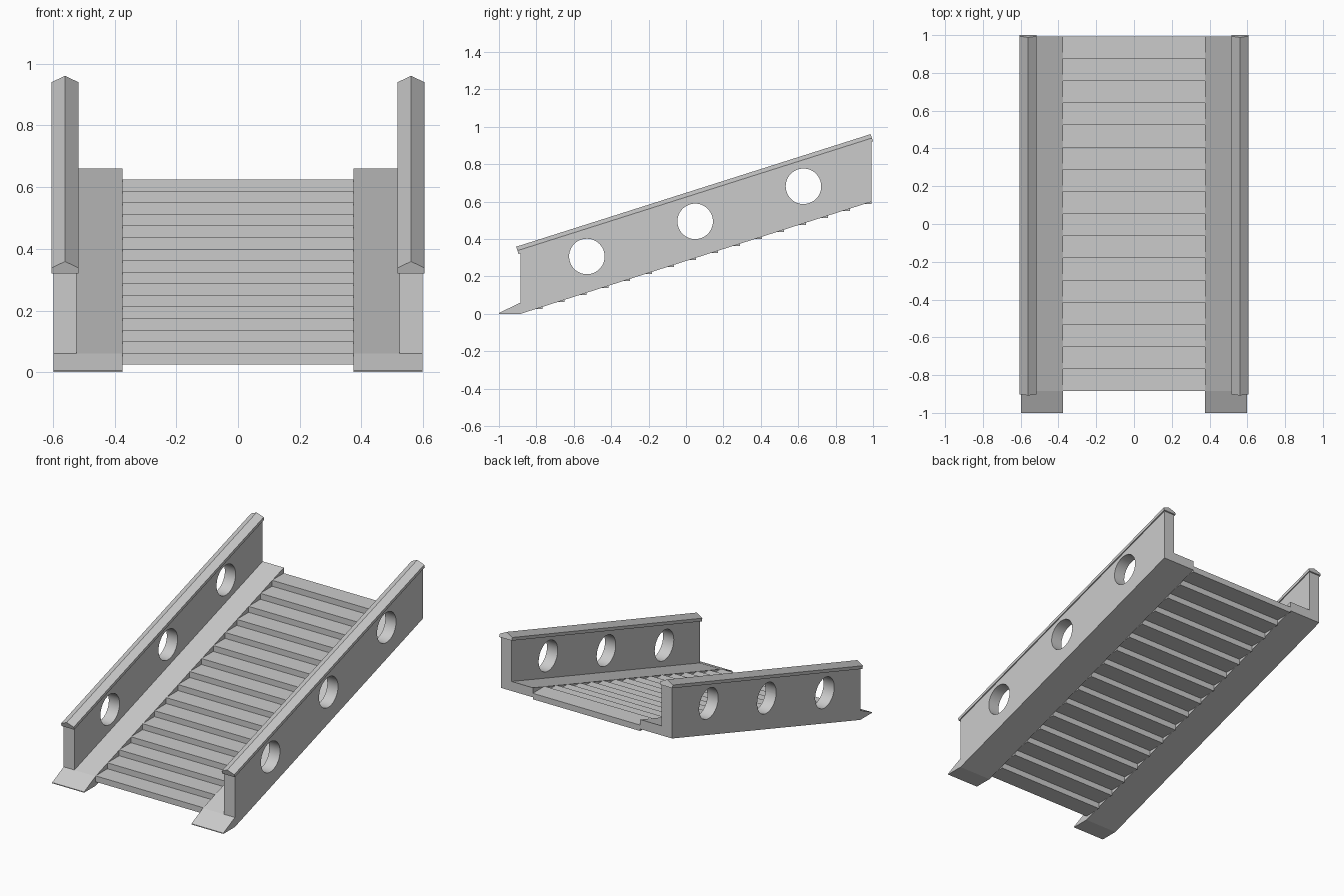
import bpy, bmesh, math
from mathutils import Vector

if "Cube" in bpy.data.objects:
    bpy.data.objects.remove(bpy.data.objects["Cube"])

Y0, Y1, RISE = -0.885, 0.993, 0.60     # ramp start, end and total climb
STEPS = 16


def loft(name, ring_a, ring_b):
    """Closed solid between two matching polygon rings."""
    bm = bmesh.new()
    a = [bm.verts.new(p) for p in ring_a]
    b = [bm.verts.new(p) for p in ring_b]
    n = len(a)
    bm.faces.new(a)
    bm.faces.new(b[::-1])
    for i in range(n):
        j = (i + 1) % n
        bm.faces.new((a[i], b[i], b[j], a[j]))
    bmesh.ops.recalc_face_normals(bm, faces=bm.faces)
    me = bpy.data.meshes.new(name)
    bm.to_mesh(me)
    bm.free()
    ob = bpy.data.objects.new(name, me)
    bpy.context.collection.objects.link(ob)
    return ob


def prism(name, profile, x0, x1):
    """Extrude a (y, z) profile along x."""
    return loft(name, [(x0, y, z) for y, z in profile],
                [(x1, y, z) for y, z in profile])


def activate(ob):
    bpy.ops.object.select_all(action='DESELECT')
    ob.select_set(True)
    bpy.context.view_layer.objects.active = ob


for side, s in (("left", -1), ("right", 1)):
    # Sloping stringer with a pointed toe on the ground
    prism(side + "_stringer",
          [(-1.0, 0), (Y0, 0), (Y1, RISE), (Y1, RISE + 0.06), (Y0, 0.06), (-1.0, 0.005)],
          s * 0.375, s * 0.598)

    # Side wall with three round openings
    wall = prism(side + "_wall",
                 [(Y0, 0.06), (Y1, RISE + 0.06), (Y1, 0.926), (Y0, 0.328)],
                 s * 0.523, s * 0.598)
    for k in range(3):
        cy, cz = -0.53 + 0.579 * k, 0.307 + 0.1875 * k
        circle = [(cy + 0.095 * math.cos(t * math.tau / 48),
                   cz + 0.095 * math.sin(t * math.tau / 48)) for t in range(48)]
        cutter = prism("hole_cutter", circle, s * 0.45, s * 0.7)
        cutter.hide_render = True
        mod = wall.modifiers.new("hole", 'BOOLEAN')
        mod.operation = 'DIFFERENCE'
        mod.solver = 'EXACT'
        mod.object = cutter
        activate(wall)
        bpy.ops.object.modifier_apply(modifier=mod.name)
        bpy.data.objects.remove(cutter)
    activate(wall)
    bpy.ops.object.shade_smooth_by_angle(angle=math.radians(30))

    # Gabled handrail cap, cut square to the slope
    start, end = Vector((s * 0.561, -0.908, 0.359)), Vector((s * 0.561, 0.9875, 0.961))
    along = (end - start).normalized()
    up = Vector((0, -along.z, along.y))
    section = [(0, 0), (0.044, -0.022), (0.044, -0.041), (-0.044, -0.041), (-0.044, -0.022)]
    loft(side + "_handrail",
         [start + Vector((u, 0, 0)) + up * v for u, v in section],
         [end + Vector((u, 0, 0)) + up * v for u, v in section])

# Treads, each one riser above the last
run, riser = (Y1 - Y0) / STEPS, RISE / STEPS
for i in range(STEPS):
    y, z = Y0 + run * i, 0.025 + riser * i
    prism(f"tread_{i + 1}", [(y, z), (y + run, z), (y + run, z + riser), (y, z + riser)],
          -0.375, 0.375)
